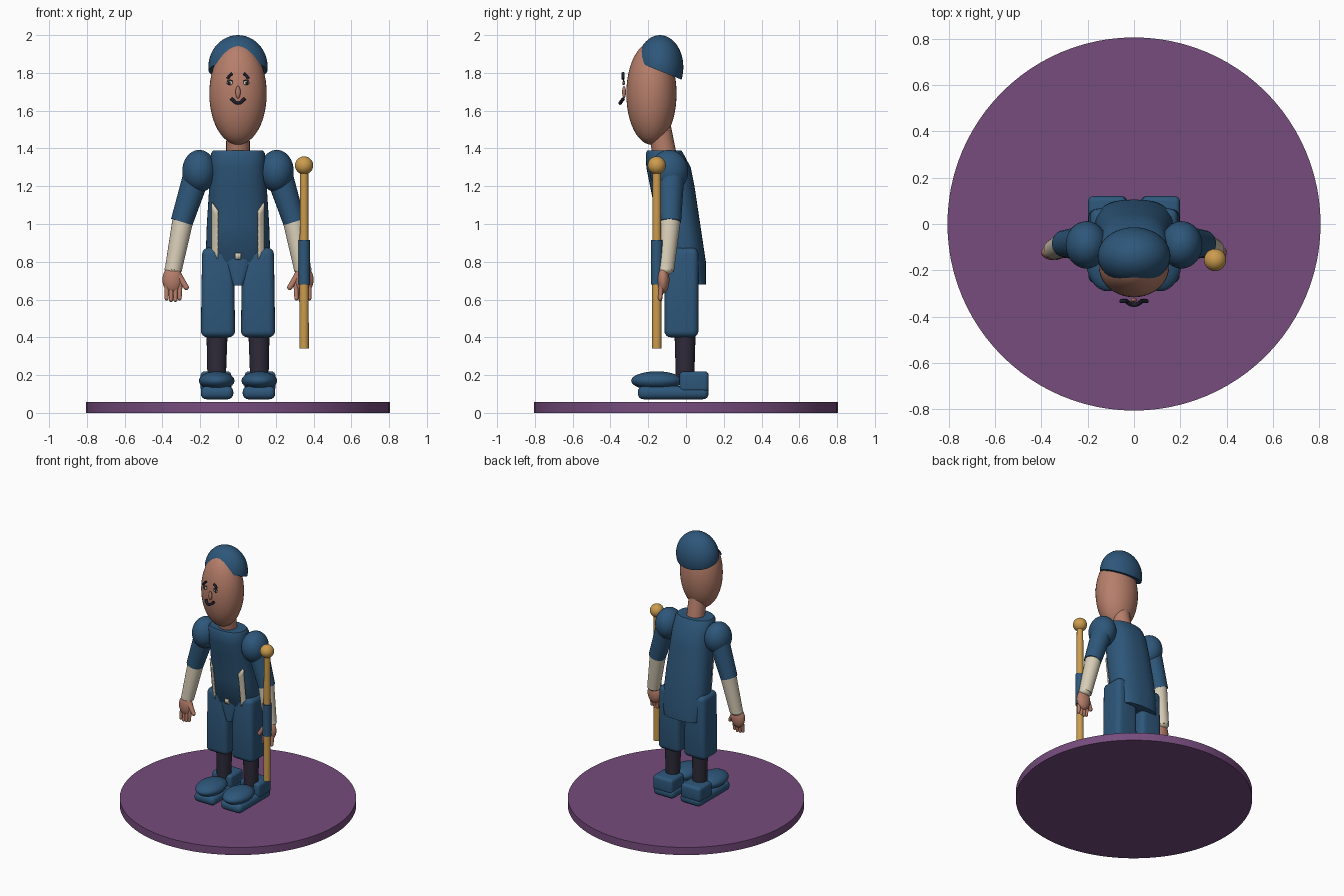
import bpy, bmesh, math
from mathutils import Vector, Matrix

if "Cube" in bpy.data.objects:
    bpy.data.objects.remove(bpy.data.objects["Cube"])


def mat(name, col):
    m = bpy.data.materials.new(name)
    m.diffuse_color = (*col, 1)
    m.use_nodes = True
    m.node_tree.nodes["Principled BSDF"].inputs["Base Color"].default_value = m.diffuse_color
    return m


BLUE = mat("blue cloth", (0.027, 0.095, 0.195))
PURPLE = mat("purple base", (0.18, 0.072, 0.205))
SKIN = mat("skin", (0.47, 0.21, 0.145))
CREAM = mat("cream cloth", (0.68, 0.61, 0.47))
GOLD = mat("gold wood", (0.60, 0.33, 0.075))
DARK = mat("dark stocking", (0.028, 0.024, 0.042))
INK = mat("ink", (0.012, 0.013, 0.025))


def finish(bm, name, m, angle=40):
    bmesh.ops.recalc_face_normals(bm, faces=bm.faces)
    me = bpy.data.meshes.new(name)
    bm.to_mesh(me)
    bm.free()
    me.materials.append(m)
    ob = bpy.data.objects.new(name, me)
    bpy.context.collection.objects.link(ob)
    bpy.ops.object.select_all(action='DESELECT')
    ob.select_set(True)
    bpy.context.view_layer.objects.active = ob
    bpy.ops.object.shade_smooth_by_angle(angle=math.radians(angle))
    return ob


def ball(name, c, r, m, cut=None):
    bm = bmesh.new()
    bmesh.ops.create_uvsphere(bm, u_segments=40, v_segments=24, radius=1)
    bmesh.ops.transform(bm, matrix=Matrix.Translation(c) @ Matrix.Diagonal((*r, 1)), verts=bm.verts)
    if cut:  # keep the part above a tilted plane, closed underneath
        co, no = cut
        bmesh.ops.bisect_plane(bm, geom=bm.verts[:] + bm.edges[:] + bm.faces[:],
                               plane_co=co, plane_no=no, clear_inner=True)
        bmesh.ops.holes_fill(bm, edges=[e for e in bm.edges if e.is_boundary], sides=0)
    return finish(bm, name, m)


def rod(name, a, b, r1, r2, m, seg=24):
    a, b = Vector(a), Vector(b)
    bm = bmesh.new()
    bmesh.ops.create_cone(bm, cap_ends=True, segments=seg, radius1=r1, radius2=r2, depth=(b - a).length)
    rot = (b - a).to_track_quat('Z', 'Y').to_matrix().to_4x4()
    bmesh.ops.transform(bm, matrix=Matrix.Translation((a + b) / 2) @ rot, verts=bm.verts)
    return finish(bm, name, m)


def block(name, lo, hi, bev, m, top=1.0):
    lo, hi = Vector(lo), Vector(hi)
    c, d = (lo + hi) / 2, hi - lo
    bm = bmesh.new()
    bmesh.ops.create_cube(bm, size=1)
    for v in bm.verts:
        k = top if v.co.z > 0 else 1
        v.co = Vector((v.co.x * d.x * k, v.co.y * d.y, v.co.z * d.z)) + c
    bmesh.ops.bevel(bm, geom=bm.edges[:], offset=bev, segments=4, profile=0.5, affect='EDGES')
    return finish(bm, name, m)


def tube(name, pts, r, m):
    cu = bpy.data.curves.new(name, 'CURVE')
    cu.dimensions = '3D'
    cu.bevel_depth, cu.bevel_resolution, cu.use_fill_caps = r, 3, True
    sp = cu.splines.new('POLY')
    sp.points.add(len(pts) - 1)
    for p, co in zip(sp.points, pts):
        p.co = (*co, 1)
    cu.materials.append(m)
    ob = bpy.data.objects.new(name, cu)
    bpy.context.collection.objects.link(ob)


def loft(name, rings, m, n=2.4, seg=48):
    """rings: z, half width, front y, back y"""
    bm = bmesh.new()
    loops = []
    for z, rx, f, b in rings:
        loop = []
        for i in range(seg):
            t = math.tau * i / seg
            c, s = math.cos(t), math.sin(t)
            x = rx * math.copysign(abs(c) ** (2 / n), c)
            y = (f + b) / 2 + (b - f) / 2 * math.copysign(abs(s) ** (2 / n), s)
            loop.append(bm.verts.new((x, y, z)))
        loops.append(loop)
    for p, q in zip(loops, loops[1:]):
        for i in range(seg):
            j = (i + 1) % seg
            bm.faces.new((p[i], p[j], q[j], q[i]))
    bm.faces.new(loops[0])
    bm.faces.new(loops[-1])
    return finish(bm, name, m, 50)


# Round base
rod("base", (0, 0, 0), (0, 0, 0.057), 0.805, 0.805, PURPLE, 96)

# Leaning coat with a tail at the back, and the pointed front
COAT = [(0.68, 0.14, -0.005, 0.105), (0.80, 0.172, -0.12, 0.105), (1.0, 0.165, -0.15, 0.075),
        (1.2, 0.152, -0.19, 0.045), (1.3, 0.147, -0.21, 0.025),
        (1.375, 0.142, -0.213, -0.015), (1.39, 0.132, -0.205, -0.025)]
loft("coat", COAT, BLUE)
loft("coat_point", [(0.675, 0.028, -0.122, 0.0), (0.80, 0.095, -0.124, 0.0), (0.85, 0.12, -0.12, 0.0)], BLUE)


def coat_front(x, z):
    for p, q in zip(COAT, COAT[1:]):
        if z <= q[0]:
            t = (z - p[0]) / (q[0] - p[0])
            rx, f, b = (p[k] + t * (q[k] - p[k]) for k in (1, 2, 3))
            return (f + b) / 2 - (b - f) / 2 * (1 - (abs(x) / rx) ** 2.4) ** (1 / 2.4)


def plate(name, x0, x1, z0, top0, top1, m, steps=8):
    """thin trim lying on the coat front"""
    bm = bmesh.new()
    grid = []
    for i in range(steps + 1):
        row = []
        for k in range(4):
            x = x0 + (x1 - x0) * k / 3
            z = z0 + (top0 + (top1 - top0) * k / 3 - z0) * i / steps
            row.append(bm.verts.new((x, coat_front(x, z) - 0.007, z)))
        grid.append(row)
    for p, q in zip(grid, grid[1:]):
        for k in range(3):
            bm.faces.new((p[k], p[k + 1], q[k + 1], q[k]))
    ob = finish(bm, name, m)
    mod = ob.modifiers.new("thickness", 'SOLIDIFY')
    mod.thickness, mod.offset = 0.009, 0


plate("buckle", -0.016, 0.016, 0.812, 0.847, 0.847, CREAM, 2)

for s, side in ((-1, "right"), (1, "left")):
    def X(x, y, z):
        return (s * x, y, z)

    def box(name, lo, hi, bev, m, top=1.0):
        xs = sorted((s * lo[0], s * hi[0]))
        block(f"{side}_{name}", (xs[0], *lo[1:]), (xs[1], *hi[1:]), bev, m, top)

    plate(side + "_coat_stripe", s * 0.106, s * 0.138, 0.815, 1.07, 1.115, CREAM)

    # Shoes, stockings and trousers
    box("sole", (0.025, -0.255, 0.072), (0.197, 0.12, 0.142), 0.03, BLUE)
    box("heel", (0.035, -0.035, 0.11), (0.198, 0.12, 0.22), 0.022, BLUE)
    ball(side + "_toe", X(0.113, -0.155, 0.17), (0.094, 0.135, 0.05), BLUE)
    rod(side + "_stocking", X(0.113, -0.005, 0.19), X(0.111, -0.005, 0.43), 0.049, 0.056, DARK)
    box("trouser_leg", (0.015, -0.115, 0.40), (0.197, 0.066, 0.875), 0.035, BLUE, 0.92)

    # Arms
    ball(side + "_shoulder", X(0.205, -0.09, 1.28), (0.09, 0.102, 0.112), BLUE)
    rod(side + "_sleeve", X(0.215, -0.08, 1.27), X(0.298, -0.085, 1.01), 0.072, 0.059, BLUE)
    rod(side + "_forearm", X(0.29, -0.083, 1.03), X(0.343, -0.108, 0.755), 0.056, 0.045, CREAM)
    ball(side + "_cuff", X(0.343, -0.108, 0.76), (0.046, 0.043, 0.03), CREAM)

    # Hands
    ball(side + "_palm", X(0.347, -0.122, 0.705), (0.053, 0.034, 0.073), SKIN)
    for i in range(4):
        x = 0.378 - 0.023 * i
        end = 0.60 if 0 < i < 3 else 0.608
        rod(f"{side}_finger_{i}", X(x - 0.002, -0.128, 0.69), X(x, -0.137, end), 0.014, 0.011, SKIN, 12)
        ball(f"{side}_fingertip_{i}", X(x, -0.137, end), (0.011, 0.011, 0.013), SKIN)
    rod(side + "_thumb", X(0.315, -0.125, 0.725), X(0.274, -0.135, 0.665), 0.02, 0.014, SKIN, 12)
    ball(side + "_thumb_tip", X(0.274, -0.135, 0.665), (0.014, 0.014, 0.015), SKIN)

    # Eyes and brows, standing just before the face
    ball(side + "_eye", X(0.044, -0.328, 1.747), (0.016, 0.006, 0.012), CREAM)
    ball(side + "_pupil", X(0.047, -0.333, 1.745), (0.008, 0.004, 0.010), INK)
    tube(side + "_eyelid", [X(0.028, -0.331, 1.757), X(0.043, -0.331, 1.762), X(0.058, -0.331, 1.755)], 0.003, INK)
    tube(side + "_brow", [X(0.030, -0.333, 1.798), X(0.043, -0.333, 1.787), X(0.057, -0.333, 1.768)], 0.0085, INK)

# Neck, head and cap
rod("neck", (0, -0.112, 1.36), (0, -0.15, 1.56), 0.063, 0.061, SKIN)
ball("head", (0, -0.183, 1.69), (0.152, 0.133, 0.27), SKIN)
ball("cap", (0, -0.138, 1.83), (0.157, 0.124, 0.17), BLUE,
     ((0, -0.138, 1.81), Vector((0, 0.4, 1)).normalized()))

# Nose and mouth
ball("nose", (0, -0.328, 1.698), (0.013, 0.01, 0.033), SKIN)
arc = [(0.034 * t, -0.349 + 0.017 * t * t, 1.64 + 0.023 * t * t) for t in (-1, -0.66, -0.33, 0, 0.33, 0.66, 1)]
tube("mouth", arc, 0.0095, INK)

# Staff held on the left side
rod("staff", (0.35, -0.155, 0.34), (0.35, -0.155, 1.29), 0.025, 0.022, GOLD)
rod("staff_grip", (0.35, -0.155, 0.68), (0.35, -0.155, 0.915), 0.031, 0.031, BLUE)
ball("staff_knob", (0.35, -0.155, 1.31), (0.048, 0.048, 0.048), GOLD)
